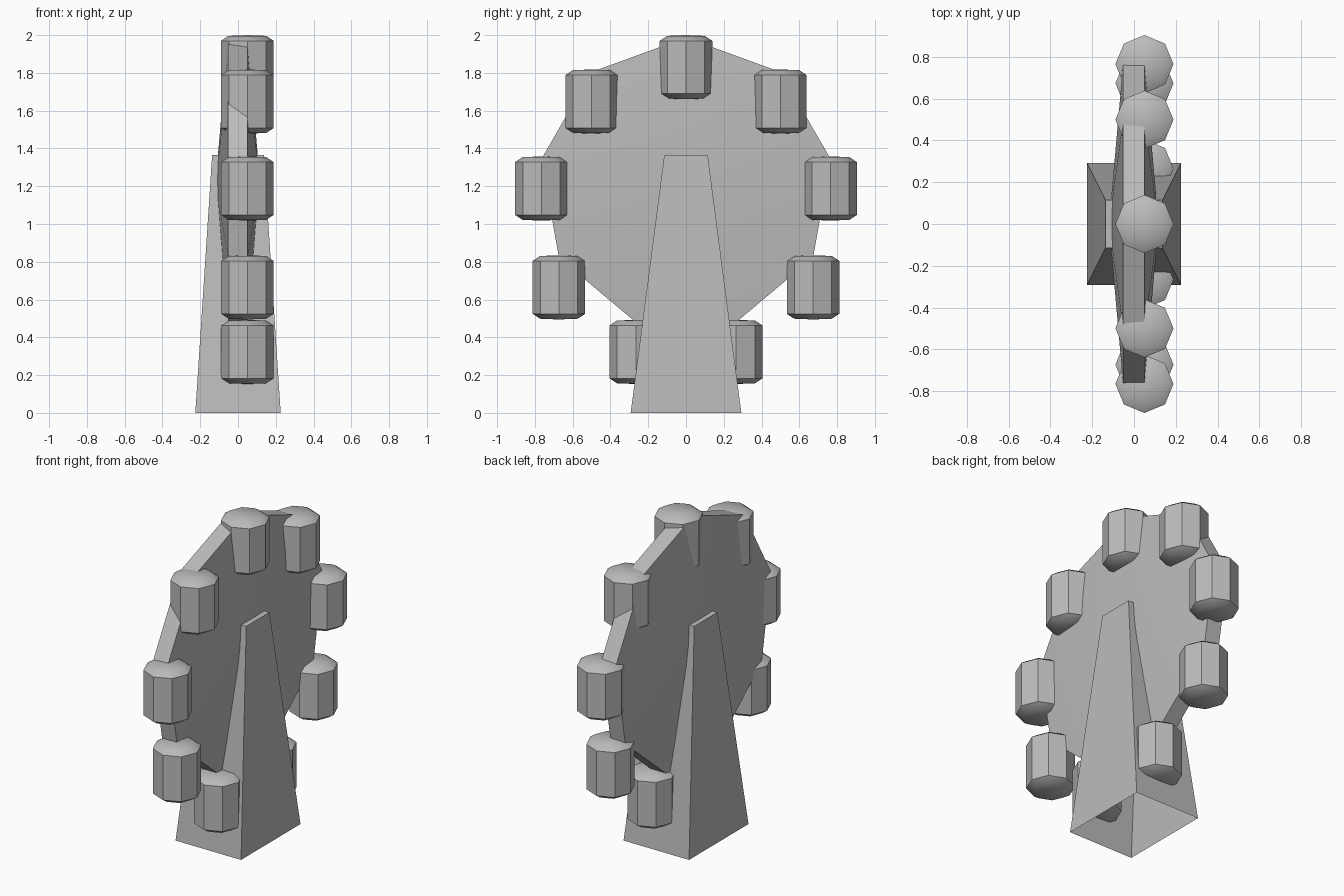
import bpy, bmesh, math
from mathutils import Vector

if "Cube" in bpy.data.objects:
    bpy.data.objects.remove(bpy.data.objects["Cube"])

R = 0.777          # wheel radius to its corners
HUB_Z = 1.21       # wheel centre height
COUNT = 9

grey = bpy.data.materials.new("plain_grey")
grey.diffuse_color = (0.5, 0.5, 0.5, 1)
grey.use_nodes = True
grey.node_tree.nodes["Principled BSDF"].inputs["Base Color"].default_value = grey.diffuse_color


def finish(name, bm, smooth=None):
    bmesh.ops.recalc_face_normals(bm, faces=bm.faces[:])
    me = bpy.data.meshes.new(name)
    bm.to_mesh(me)
    bm.free()
    me.materials.append(grey)
    ob = bpy.data.objects.new(name, me)
    bpy.context.collection.objects.link(ob)
    if smooth:
        bpy.ops.object.select_all(action='DESELECT')
        ob.select_set(True)
        bpy.context.view_layer.objects.active = ob
        bpy.ops.object.shade_smooth_by_angle(angle=math.radians(smooth))
    return ob


def lathe(name, profile, sides, axis, centre, smooth):
    """Closed solid of (radius, height) rings, capped by a point at each end."""
    bm = bmesh.new()
    rings = []
    for r, h in profile:
        pts = []
        for i in range(sides if r else 1):
            a = 2 * math.pi * i / sides
            s, c = r * math.sin(a), r * math.cos(a)
            p = Vector((h, s, c)) if axis == 'X' else Vector((s, c, h))
            pts.append(bm.verts.new(p + Vector(centre)))
        rings.append(pts)
    for a, b in zip(rings, rings[1:]):
        for i in range(sides):
            j = (i + 1) % sides
            if len(a) == 1:
                bm.faces.new((a[0], b[i], b[j]))
            elif len(b) == 1:
                bm.faces.new((a[i], a[j], b[0]))
            else:
                bm.faces.new((a[i], a[j], b[j], b[i]))
    return finish(name, bm, smooth)


# Wheel: nine-sided disc, thicker at the hub
lathe("wheel", [(0, -0.12), (R, -0.052), (R, 0.05), (0, 0.118)],
      COUNT, 'X', (0, 0, HUB_Z), 30)

# Cabins: eight-sided pods hanging upright from every wheel corner
pod = [(0, -0.17), (0.10, -0.166), (0.139, -0.14),
       (0.139, 0.14), (0.10, 0.166), (0, 0.17)]
for k in range(COUNT):
    a = 2 * math.pi * k / COUNT
    pos = (0.05, R * math.sin(a), HUB_Z - 0.157 + R * math.cos(a))
    lathe(f"cabin_{k + 1}", pod, 8, 'Z', pos, 42)

# Support: tapered tower, open underneath
bm = bmesh.new()
bmesh.ops.create_cube(bm, size=2)
for v in bm.verts:
    if v.co.z > 0:
        v.co = (v.co.x * 0.137, v.co.y * 0.115, 1.365)
    else:
        v.co = (v.co.x * 0.226, v.co.y * 0.293, 0)
bmesh.ops.recalc_face_normals(bm, faces=bm.faces[:])
bmesh.ops.delete(bm, geom=[f for f in bm.faces if f.normal.z < -0.9], context='FACES_ONLY')
finish("support_tower", bm)
